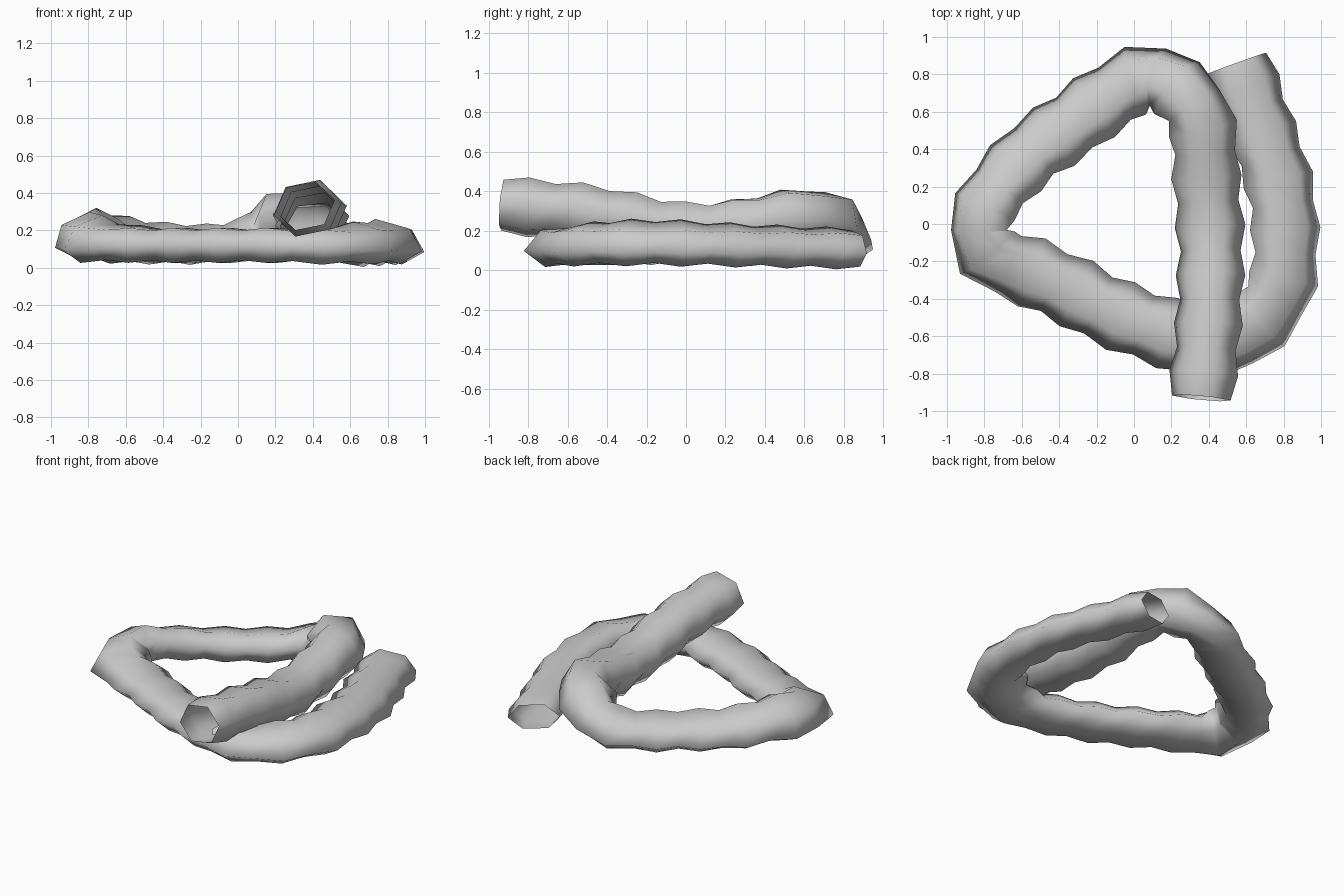
import bpy, bmesh, math
from mathutils import Vector

cube = bpy.data.objects.get("Cube")
if cube:
    bpy.data.objects.remove(cube, do_unlink=True)

grey = bpy.data.materials.new("mid grey")
grey.use_nodes = True
colour = (0.6, 0.6, 0.6, 1)
grey.diffuse_color = colour
grey.node_tree.nodes["Principled BSDF"].inputs["Base Color"].default_value = colour

# Centre line of the rope from the loose back end to the raised front end,
# each point as x, y, z and the roll of the tube in radians
path = [Vector(p) for p in (
    (.55, .86, .11, .15), (.68, .5, .12, .2), (.78, .2, .13, .25), (.81, -.1, .14, .28),
    (.78, -.36, .14, .26), (.61, -.57, .13, .2), (.4, -.63, .12, .1), (.2, -.59, .12, 0),
    (-.1, -.48, .12, 0), (-.35, -.35, .12, 0), (-.59, -.24, .13, .1), (-.77, -.17, .15, .3),
    (-.83, 0, .18, .45), (-.75, .16, .17, .4), (-.56, .37, .14, .3), (-.35, .52, .13, .2),
    (-.13, .68, .13, .2), (.08, .79, .17, .25), (.25, .71, .26, .2), (.36, .55, .27, .1),
    (.39, .2, .22, 0), (.41, -.1, .22, -.1), (.4, -.5, .29, -.2), (.36, -.93, .33, -.2))]
SIDES = 6
SEGMENTS = 48


def smooth_path(points, steps=12):
    """Catmull-Rom curve through the points."""
    ends = [2 * points[0] - points[1]] + points + [2 * points[-1] - points[-2]]
    out = []
    for a, b, c, d in zip(ends, ends[1:], ends[2:], ends[3:]):
        for i in range(steps):
            t = i / steps
            out.append(b + (c - a) * t / 2 + (2 * a - 5 * b + 4 * c - d) * t**2 / 2
                       + (3 * b - a - 3 * c + d) * t**3 / 2)
    return out + [points[-1]]


def resample(points, count):
    """Evenly spaced points along a polyline."""
    lengths = [0]
    for a, b in zip(points, points[1:]):
        lengths.append(lengths[-1] + (b - a).xyz.length)
    out, k = [], 0
    for i in range(count + 1):
        target = lengths[-1] * i / count
        while k < len(points) - 2 and lengths[k + 1] < target:
            k += 1
        t = (target - lengths[k]) / (lengths[k + 1] - lengths[k])
        out.append(points[k].lerp(points[k + 1], t))
    return out


# Open hollow tube with rings that swell and narrow in turn
stations = resample(smooth_path(path), SEGMENTS)
bm = bmesh.new()
rings = []
for i, station in enumerate(stations):
    centre, roll = station.xyz, station.w
    ahead = stations[min(i + 1, SEGMENTS)].xyz
    behind = stations[max(i - 1, 0)].xyz
    along = (ahead - behind).normalized()
    side = along.cross(Vector((0, 0, 1))).normalized()
    up = side.cross(along)
    side, up = (side * math.cos(roll) + up * math.sin(roll),
                up * math.cos(roll) - side * math.sin(roll))
    # The tube is flattened where it lies low and rounder where it is raised
    lift = min(max((centre.z - .13) / .1, 0), 1)
    swell = 1.08 if i % 2 else .92
    width = (.182 - .008 * lift) * swell
    height = (.1 + .045 * lift) * swell
    ring = []
    for k in range(SIDES):
        a = math.tau * k / SIDES
        ring.append(bm.verts.new(centre + side * width * math.cos(a) + up * height * math.sin(a)))
    rings.append(ring)
for low, high in zip(rings, rings[1:]):
    for k in range(SIDES):
        n = (k + 1) % SIDES
        bm.faces.new((low[k], low[n], high[n], high[k])).smooth = True
bmesh.ops.recalc_face_normals(bm, faces=bm.faces)

mesh = bpy.data.meshes.new("rope_tube")
bm.to_mesh(mesh)
bm.free()
mesh.materials.append(grey)
rope = bpy.data.objects.new("rope_tube", mesh)
bpy.context.collection.objects.link(rope)
